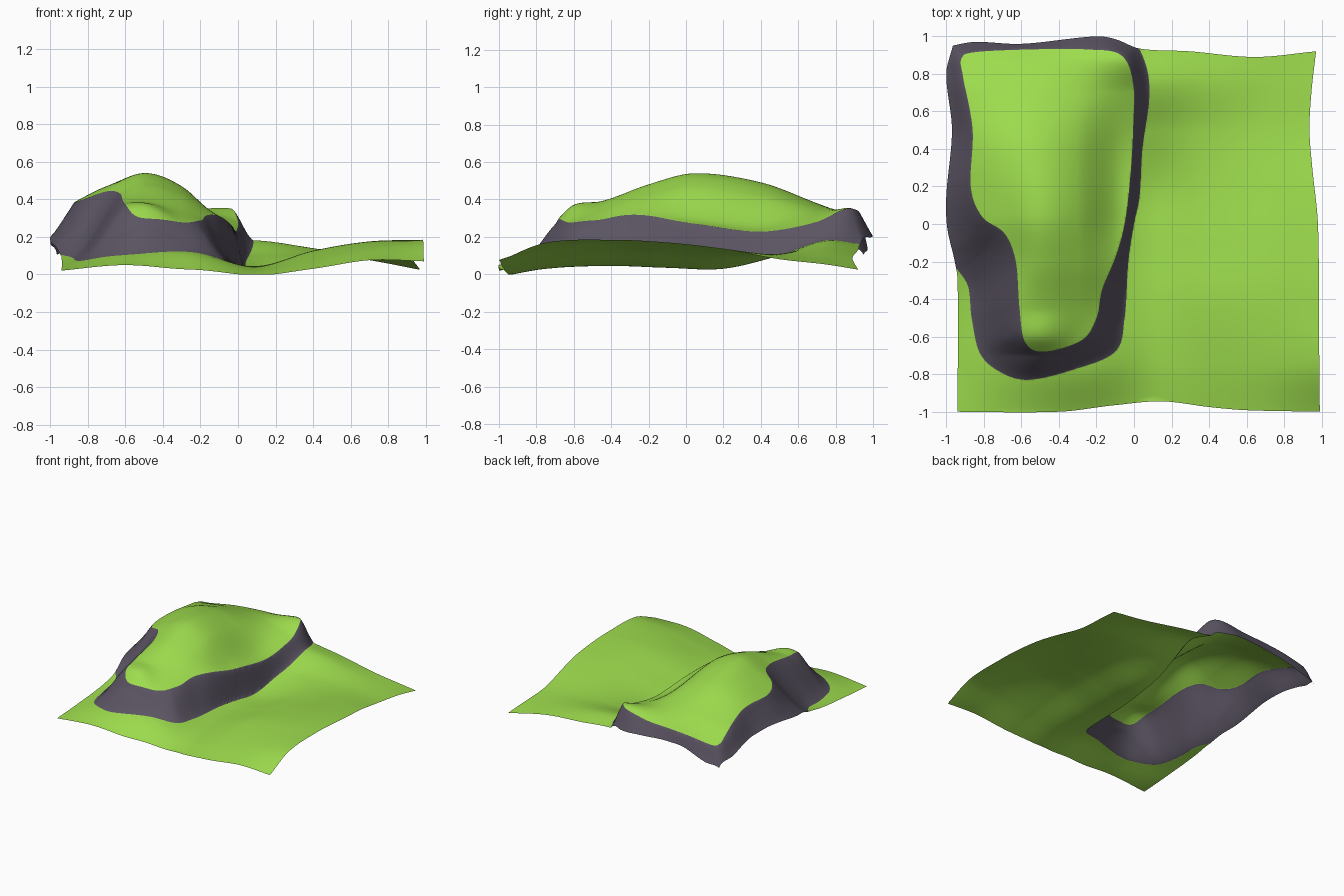
import bpy, bmesh
from mathutils import Vector, kdtree

if "Cube" in bpy.data.objects:
    bpy.data.objects.remove(bpy.data.objects["Cube"])

N = 180  # grid cells per side


def spline(xs, vs, x):
    """Smooth curve through the points (xs, vs)."""
    n = len(xs)
    x = min(max(x, xs[0]), xs[-1])
    i = 0
    while i < n - 2 and x > xs[i + 1]:
        i += 1

    def slope(k):
        a, b = max(k - 1, 0), min(k + 1, n - 1)
        return (vs[b] - vs[a]) / (xs[b] - xs[a])
    h = xs[i + 1] - xs[i]
    t = (x - xs[i]) / h
    a, b = vs[i], vs[i + 1]
    s0, s1 = slope(i) * h, slope(i + 1) * h
    return (a + (b - a) * t * t * (3 - 2 * t)
            + s0 * t * (1 - t) ** 2 - s1 * t * t * (1 - t))


def surface(xs, ys, rows, x, y):
    return spline(ys, [spline(xs, r, x) for r in rows], y)


class Loop:
    """Closed smooth outline (counter-clockwise) with signed distance."""
    def __init__(self, pts, steps=24):
        n = len(pts)
        self.p = []
        for i in range(n):
            a, b, c, d = (Vector(pts[(i + k) % n] + (0,)) for k in (-1, 0, 1, 2))
            for s in range(steps):
                t = s / steps
                self.p.append(0.5 * (2 * b + (c - a) * t + (2 * a - 5 * b + 4 * c - d) * t * t
                                     + (3 * b - a - 3 * c + d) * t ** 3))
        self.tree = kdtree.KDTree(len(self.p))
        for i, q in enumerate(self.p):
            self.tree.insert(q, i)
        self.tree.balance()

    def dist(self, x, y):  # positive inside
        co, i, d = self.tree.find((x, y, 0))
        tan = (self.p[(i + 1) % len(self.p)] - self.p[i - 1]).normalized()
        side = tan.x * (y - co.y) - tan.y * (x - co.x)
        # close to the line use the exact offset, farther out the plain distance
        return side if d < .015 else (d if side > 0 else -d)


# Foot of the cliff (follows the sheet's border at the left and back)
foot = Loop([(-1.01, -.1), (-.96, -.215), (-.885, -.33), (-.865, -.5), (-.82, -.69), (-.71, -.79),
             (-.56, -.83), (-.32, -.775), (-.1, -.68), (-.05, -.5), (-.03, -.2), (0, 0),
             (.03, .15), (.045, .4), (.08, .65), (.075, .8), (.035, .92), (0, .965),
             (-.1, 1.0), (-.2, 1.015), (-.4, .995), (-.6, .975), (-.85, .985), (-.98, .965),
             (-1.01, .87), (-1.01, .75), (-.985, .5), (-1.0, .3), (-1.015, .1)])
# Rim of the grassy top
rim = Loop([(-.87, .2), (-.81, .04), (-.69, -.05), (-.63, -.2), (-.61, -.45), (-.58, -.63),
            (-.48, -.68), (-.28, -.62), (-.2, -.5), (-.17, -.35), (-.1, -.18), (-.05, 0),
            (-.02, .25), (-.005, .5), (-.005, .75), (-.07, .9), (-.25, .93), (-.55, .93),
            (-.85, .915), (-.92, .88), (-.91, .78), (-.86, .5)])

# Ground heights
GX = [-.95, -.6, -.25, .1, .4, .7, 1]
GY = [-1, -.75, -.4, -.1, .2, .5, .75, .95]
GROUND = [[.02, .05, .02, -.015, .025, .075, .07],
          [.035, .12, .12, .03, .08, .14, .17],
          [.07, .12, .10, .045, .125, .175, .185],
          [.14, .12, .10, .035, .115, .165, .17],
          [.195, .12, .10, .03, .10, .135, .135],
          [.19, .15, .12, .10, .11, .10, .075],
          [.17, .17, .17, .18, .14, .09, .045],
          [.08, .17, .19, .15, .11, .07, .015]]
# Hilltop heights
TX = [-.9, -.7, -.5, -.3, -.1, .05]
TY = [-.7, -.6, -.45, -.2, .05, .4, .7, .86, .95]
TOP = [[.20, .26, .28, .25, .22, .20],
       [.24, .33, .37, .29, .25, .22],
       [.28, .37, .39, .34, .26, .24],
       [.33, .40, .48, .43, .31, .26],
       [.36, .46, .54, .47, .295, .25],
       [.37, .46, .49, .42, .265, .21],
       [.33, .365, .38, .36, .31, .265],
       [.27, .30, .32, .335, .355, .34],
       [.23, .27, .29, .30, .33, .32]]


# Wavy borders of the sheet
def left(y):
    return spline([-1, -.3, -.2, -.02, .15, .5, .8, .95], [-.94, -.94, -.955, -.995, -1, -.97, -1, -.965], y)


def right(y):
    return spline([-1, -.5, 0, .3, .5, .7, .92], [.99, .985, .98, .95, .935, .945, .97], y)


def front(x):
    return spline([-1, -.4, -.1, .15, .4, .6, 1], [-1, -1, -.965, -.945, -.975, -.992, -1], x)


def back(x):
    return spline([-.97, -.85, -.6, -.2, -.1, .03, .3, .65, .97],
                  [.95, .97, .96, 1, .985, .935, .92, .89, .92], x)


def height(x, y):
    g = surface(GX, GY, GROUND, x, y)
    a, b = foot.dist(x, y), -rim.dist(x, y)
    if a <= 0:
        return max(g, 0)
    t = 1 if b <= 0 else a / (a + b)
    t = .5 * t + .5 * t * t * (3 - 2 * t)
    return max(0, g + (surface(TX, TY, TOP, x, y) - g) * t)


def cut_along(bm, loop):
    """Cut the flat sheet along an outline so the colour border is clean."""
    d = {v: loop.dist(v.co.x, v.co.y) for v in bm.verts}
    new = []
    for e in list(bm.edges):
        a, b = e.verts
        if d[a] * d[b] < 0 and max(abs(d[a]), abs(d[b])) < .05:
            new.append(bmesh.utils.edge_split(e, a, d[a] / (d[a] - d[b]))[1])
    bmesh.ops.connect_verts(bm, verts=new)


def material(name, colour):
    m = bpy.data.materials.new(name)
    m.diffuse_color = (*colour, 1)
    m.use_nodes = True
    m.node_tree.nodes["Principled BSDF"].inputs["Base Color"].default_value = m.diffuse_color
    return m


# Flat sheet with wavy borders
bm = bmesh.new()
grid = []
for j in range(N + 1):
    row = []
    for i in range(N + 1):
        u, v = i / N, j / N
        x, y = 2 * u - 1, 2 * v - 1
        for _ in range(2):
            x, y = left(y) + (right(y) - left(y)) * u, front(x) + (back(x) - front(x)) * v
        row.append(bm.verts.new((x, y, 0)))
    grid.append(row)
for j in range(N):
    for i in range(N):
        bm.faces.new((grid[j][i], grid[j][i + 1], grid[j + 1][i + 1], grid[j + 1][i]))
cut_along(bm, foot)
cut_along(bm, rim)

# Rock between the foot and the rim, grass elsewhere
for f in bm.faces:
    f.smooth = True
    c = f.calc_center_median()
    f.material_index = int(foot.dist(c.x, c.y) > 0 and rim.dist(c.x, c.y) < 0)

# Raise the hill
for v in bm.verts:
    v.co.z = height(v.co.x, v.co.y)
mesh = bpy.data.meshes.new("grassy_hill_terrain")
bm.to_mesh(mesh)
bm.free()
mesh.materials.append(material("grass green", (.34, .72, .075)))
mesh.materials.append(material("rock grey", (.105, .09, .125)))
bpy.context.collection.objects.link(bpy.data.objects.new("grassy_hill_terrain", mesh))
